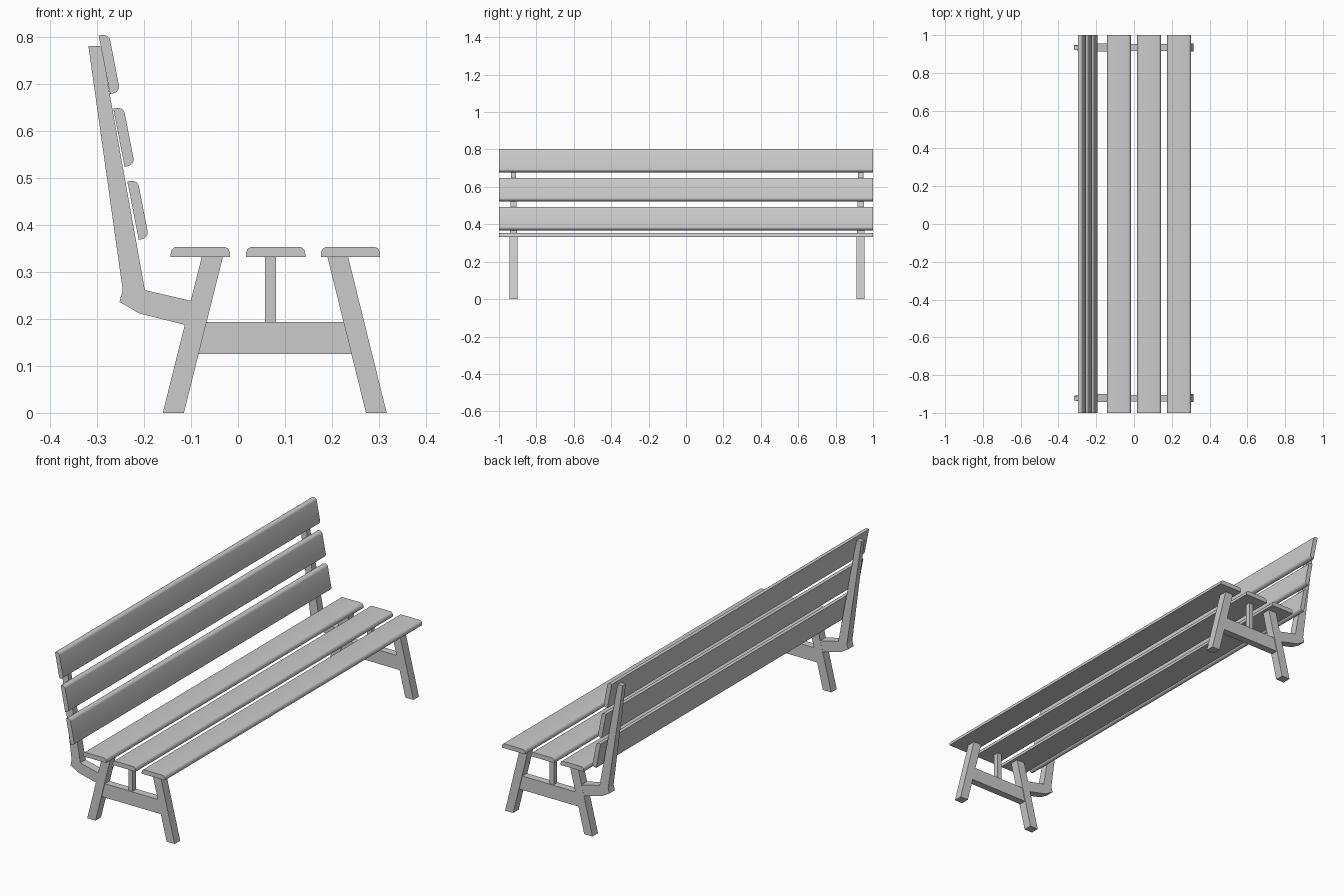
import bpy, bmesh, math
from mathutils import Vector

if "Cube" in bpy.data.objects:
    bpy.data.objects.remove(bpy.data.objects["Cube"])


def prism(name, profile, yc, w0, w1=None, top_ids=(), smooth=False):
    """Extrude an x-z profile along y; points in top_ids use half width w1."""
    bm = bmesh.new()
    rows = []
    for s in (-1, 1):
        rows.append([bm.verts.new((x, yc + s * (w1 if i in top_ids else w0), z))
                     for i, (x, z) in enumerate(profile)])
    a, b = rows
    n = len(profile)
    bm.faces.new(a)
    bm.faces.new(b[::-1])
    for i in range(n):
        j = (i + 1) % n
        bm.faces.new((a[i], b[i], b[j], a[j]))
    bmesh.ops.recalc_face_normals(bm, faces=bm.faces)
    me = bpy.data.meshes.new(name)
    bm.to_mesh(me)
    bm.free()
    ob = bpy.data.objects.new(name, me)
    bpy.context.collection.objects.link(ob)
    if smooth:
        bpy.ops.object.select_all(action='DESELECT')
        ob.select_set(True)
        bpy.context.view_layer.objects.active = ob
        bpy.ops.object.shade_smooth_by_angle(angle=math.radians(35))
    return ob


def slat_profile(origin, along, out, width=0.126, thick=0.022, rx=0.014, ry=0.015):
    """Board section with its two outer corners rounded."""
    o, u, v = Vector(origin), Vector(along), Vector(out)
    pts = [(0, 0), (width, 0)]
    for k in range(6):
        t = math.radians(18 * k)
        pts.append((width - rx + rx * math.cos(t), thick - ry + ry * math.sin(t)))
    for k in range(6):
        t = math.radians(90 + 18 * k)
        pts.append((rx + rx * math.cos(t), thick - ry + ry * math.sin(t)))
    return [tuple(o + u * p + v * q) for p, q in pts]


# Seat slats
for i, x in enumerate((-0.143, 0.017, 0.176)):
    prism(f"seat_slat_{i + 1}", slat_profile((x, 0.331), (1, 0), (0, 1)), 0, 1, smooth=True)

# Backrest slats, leaning back
a = math.radians(11)
up, fwd = (-math.sin(a), math.cos(a)), (math.cos(a), math.sin(a))
for i, p in enumerate(((-0.211, 0.368), (-0.241, 0.523), (-0.272, 0.678))):
    prism(f"back_slat_{i + 1}", slat_profile(p, up, fwd), 0, 1, smooth=True)

# Two end frames
for side, yc in (("left", -0.922), ("right", 0.934)):
    prism(f"{side}_back_leg",
          [(-0.160, 0), (-0.115, 0), (-0.032, 0.332), (-0.077, 0.332)], yc, 0.0215)
    prism(f"{side}_front_leg",
          [(0.272, 0), (0.316, 0), (0.234, 0.332), (0.190, 0.332)], yc, 0.0215)
    prism(f"{side}_crossbar",
          [(-0.100, 0.125), (0.258, 0.125), (0.242, 0.193), (-0.083, 0.193)], yc, 0.018)
    prism(f"{side}_middle_post",
          [(0.057, 0.19), (0.081, 0.19), (0.081, 0.332), (0.057, 0.332)], yc, 0.0125)
    # Bent arm carrying the backrest
    prism(f"{side}_back_arm",
          [(-0.198, 0.261), (-0.095, 0.237), (-0.108, 0.186), (-0.209, 0.211),
           (-0.252, 0.236), (-0.245, 0.261)], yc, 0.021)
    # Tapered upright
    prism(f"{side}_back_upright",
          [(-0.245, 0.261), (-0.198, 0.261), (-0.291, 0.78), (-0.318, 0.78)],
          yc, 0.021, 0.012, (2, 3))
